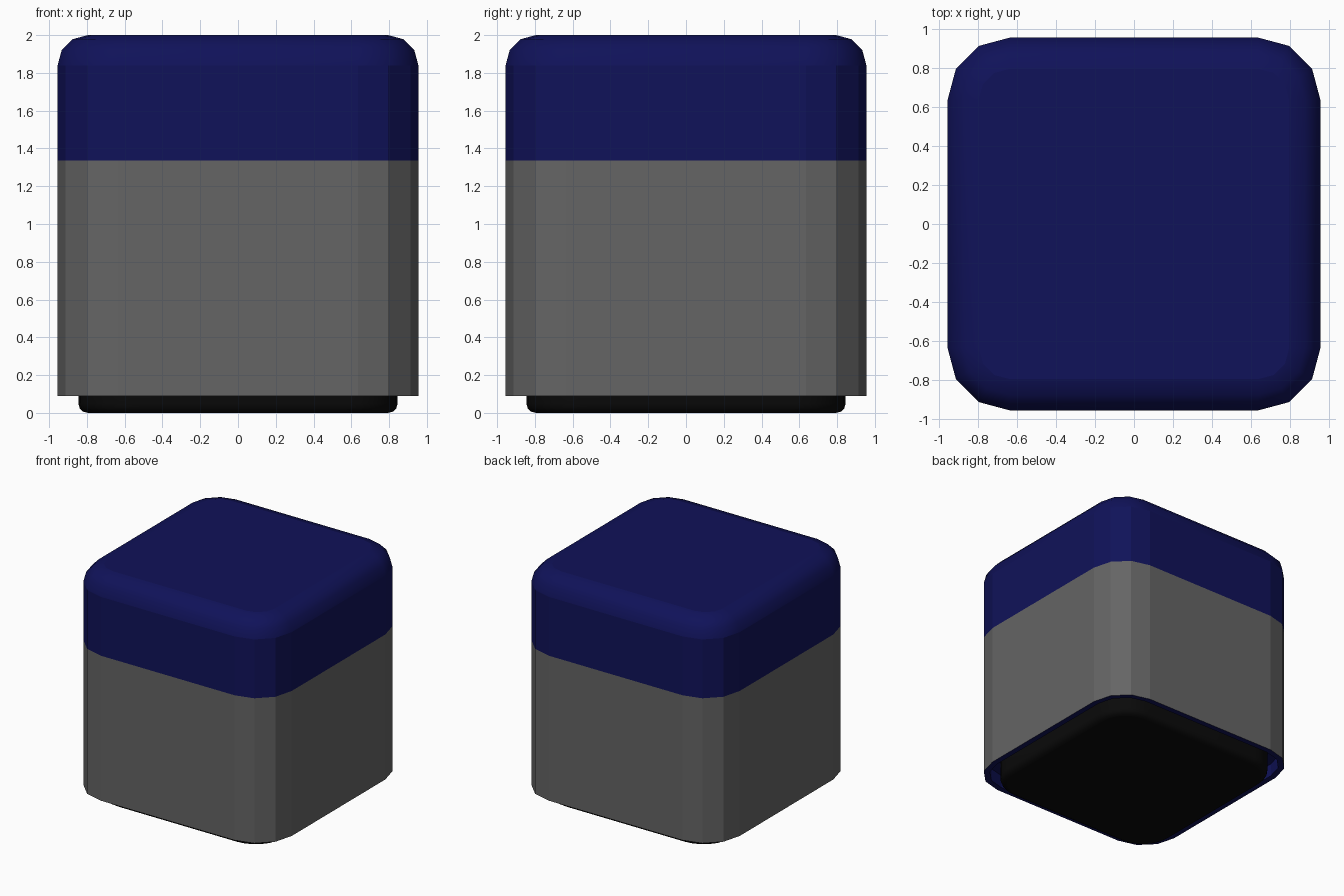
import bpy, bmesh
from math import sin, cos, pi

if "Cube" in bpy.data.objects:
    bpy.data.objects.remove(bpy.data.objects["Cube"])


def material(name, rgb):
    m = bpy.data.materials.new(name)
    m.diffuse_color = (*rgb, 1)
    m.use_nodes = True
    m.node_tree.nodes["Principled BSDF"].inputs["Base Color"].default_value = m.diffuse_color
    return m


def rounded_loop(bm, centre, radius, z, steps):
    """Rounded square: four corner arcs around (+-centre, +-centre)."""
    verts = []
    for q, (sx, sy) in enumerate([(1, 1), (-1, 1), (-1, -1), (1, -1)]):
        for i in range(steps + 1):
            a = (q + i / steps) * pi / 2
            verts.append(bm.verts.new((sx * centre + radius * cos(a),
                                       sy * centre + radius * sin(a), z)))
    return verts


def shell(name, centre, profile, mat, steps=3, start=False, end=False, smooth_if=None):
    """Stack rounded loops along a (corner radius, z) profile."""
    bm = bmesh.new()
    loops = [rounded_loop(bm, centre, r, z, steps) for r, z in profile]
    n = len(loops[0])
    for lo, hi in zip(loops, loops[1:]):
        for i in range(n):
            j = (i + 1) % n
            f = bm.faces.new((lo[i], lo[j], hi[j], hi[i]))
            f.smooth = bool(smooth_if and smooth_if(f.calc_center_median().z))
    if start:
        bm.faces.new(loops[0][::-1])
    if end:
        bm.faces.new(loops[-1])
    mesh = bpy.data.meshes.new(name)
    bm.to_mesh(mesh)
    bm.free()
    mesh.materials.append(mat)
    obj = bpy.data.objects.new(name, mesh)
    bpy.context.collection.objects.link(obj)
    return obj


navy = material("navy", (0.005, 0.006, 0.1))
grey = material("grey", (0.13, 0.13, 0.13))
black = material("black", (0.003, 0.003, 0.003))

C, R = 0.635, 0.32            # corner centre and radius of the body
BOTTOM, SPLIT, TOP, B = 0.09, 1.335, 2.0, 0.16

# Navy lid with a rounded top edge
edge = [(R - B + B * cos(i * pi / 6), TOP - B + B * sin(i * pi / 6)) for i in range(4)]
shell("lid", C, [(R, SPLIT)] + edge, navy, end=True,
      smooth_if=lambda z: z > TOP - B)

# Grey faceted sleeve
shell("sleeve", C, [(R, BOTTOM), (R, SPLIT)], grey)

# Navy rim and shallow recess underneath
shell("underside", C, [(R - 0.05, 0.2), (R - 0.05, BOTTOM), (R, BOTTOM)], navy, start=True)

# Black foot set into the recess, rounded at the bottom edge
b, r = 0.05, 0.28
foot = [(r - b + b * sin(i * pi / 6), b - b * cos(i * pi / 6)) for i in range(4)]
shell("foot", 0.565, foot + [(r, 0.2)], black, steps=6, start=True, end=True,
      smooth_if=lambda z: True)
